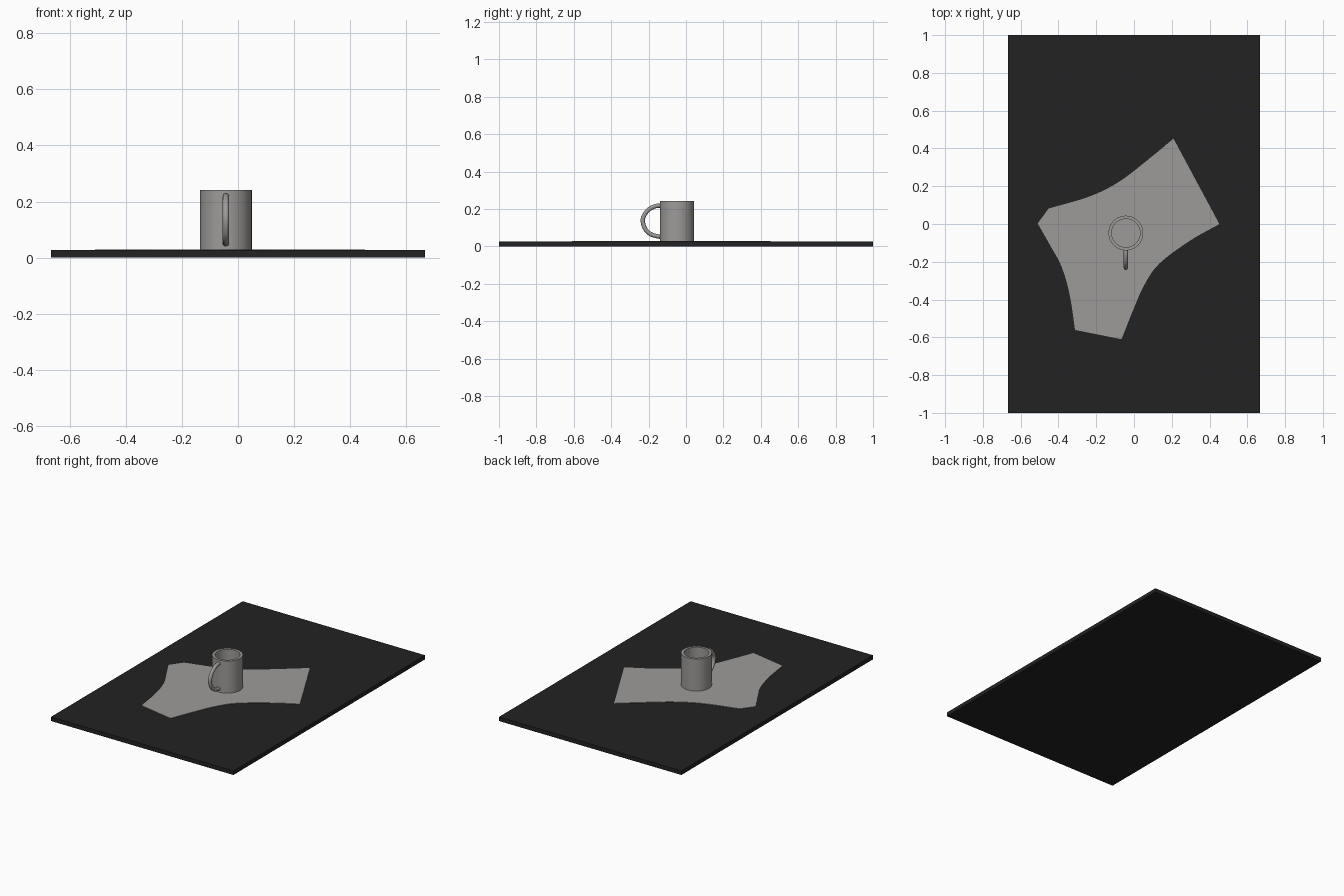
import bpy, bmesh, math
from mathutils import Vector

if "Cube" in bpy.data.objects:
    bpy.data.objects.remove(bpy.data.objects["Cube"])


def material(name, rgb):
    m = bpy.data.materials.new(name)
    m.diffuse_color = (*rgb, 1)
    m.use_nodes = True
    m.node_tree.nodes["Principled BSDF"].inputs["Base Color"].default_value = m.diffuse_color
    return m


BLACK = material("black", (0.016, 0.016, 0.016))
GREY = material("warm grey", (0.34, 0.33, 0.32))


def finish(name, bm, mat, smooth=False):
    bmesh.ops.recalc_face_normals(bm, faces=bm.faces[:])
    me = bpy.data.meshes.new(name)
    bm.to_mesh(me)
    bm.free()
    ob = bpy.data.objects.new(name, me)
    bpy.context.collection.objects.link(ob)
    me.materials.append(mat)
    if smooth:
        bpy.ops.object.select_all(action='DESELECT')
        ob.select_set(True)
        bpy.context.view_layer.objects.active = ob
        bpy.ops.object.shade_smooth_by_angle(angle=math.radians(35))
    return ob


def spline(pts, steps=8):
    """Smooth path through the given points."""
    p = [Vector(q) for q in pts]
    p = [2 * p[0] - p[1]] + p + [2 * p[-1] - p[-2]]
    out = []
    for a, b, c, d in zip(p, p[1:], p[2:], p[3:]):
        for i in range(steps):
            t = i / steps
            out.append(0.5 * (2 * b + (c - a) * t + (2 * a - 5 * b + 4 * c - d) * t * t
                              + (3 * b - a - 3 * c + d) * t ** 3))
    return out + [p[-2]]


TOP, CLOTH_TOP = 0.027, 0.03
CX, CY = -0.043, -0.048

# Board
bm = bmesh.new()
bmesh.ops.create_cube(bm, size=1)
for v in bm.verts:
    v.co = (v.co.x * 1.333, v.co.y * 2, (v.co.z + 0.5) * TOP)
finish("board", bm, BLACK)

# Hide-shaped mat: three curved sides joined by straight ends
sides = [
    [(0.452, 0.0), (0.294, -0.09), (0.135, -0.209), (0.056, -0.32), (-0.003, -0.452), (-0.066, -0.61)],
    [(-0.312, -0.561), (-0.341, -0.373), (-0.384, -0.225), (-0.447, -0.108), (-0.51, 0.003)],
    [(-0.452, 0.082), (-0.235, 0.146), (-0.077, 0.225), (0.082, 0.347), (0.209, 0.452)],
]
bm = bmesh.new()
outline = [q for s in sides for q in spline(s)]
face = bm.faces.new([bm.verts.new((q.x, q.y, TOP)) for q in outline])
ext = bmesh.ops.extrude_face_region(bm, geom=[face])
for v in ext["geom"]:
    if isinstance(v, bmesh.types.BMVert):
        v.co.z = CLOTH_TOP
bmesh.ops.triangulate(bm, faces=[f for f in bm.faces if len(f.verts) > 4])
finish("mat", bm, GREY)

# Cup: lathed wall, rim and inner floor
profile = [(0, 0.03), (0.092, 0.03), (0.092, 0.242), (0.075, 0.242), (0.075, 0.05), (0, 0.05)]
bm = bmesh.new()
vs = [bm.verts.new((CX + r, CY, z)) for r, z in profile]
edges = [bm.edges.new(e) for e in zip(vs, vs[1:])]
bmesh.ops.spin(bm, geom=vs + edges, cent=(CX, CY, 0), axis=(0, 0, 1),
               angle=math.tau, steps=64, use_duplicate=False)
bmesh.ops.remove_doubles(bm, verts=bm.verts[:], dist=1e-5)
finish("cup", bm, GREY, True)

# Handle: round tube swept along a D-shaped path in the y-z plane
path = spline([(-0.13, 0.218), (-0.165, 0.215), (-0.205, 0.192), (-0.231, 0.145),
               (-0.218, 0.094), (-0.185, 0.064), (-0.13, 0.05)])
R, N = 0.0115, 16
bm = bmesh.new()
rings = []
for i, q in enumerate(path):
    t = (path[min(i + 1, len(path) - 1)] - path[max(i - 1, 0)]).normalized()
    n = Vector((-t.y, t.x))
    ring = []
    for k in range(N):
        a = math.tau * k / N
        c = q + n * R * math.sin(a)
        ring.append(bm.verts.new((CX + R * math.cos(a), c.x, c.y)))
    rings.append(ring)
for a, b in zip(rings, rings[1:]):
    for k in range(N):
        bm.faces.new((a[k], a[(k + 1) % N], b[(k + 1) % N], b[k]))
bm.faces.new(rings[0])
bm.faces.new(rings[-1])
finish("handle", bm, GREY, True)
